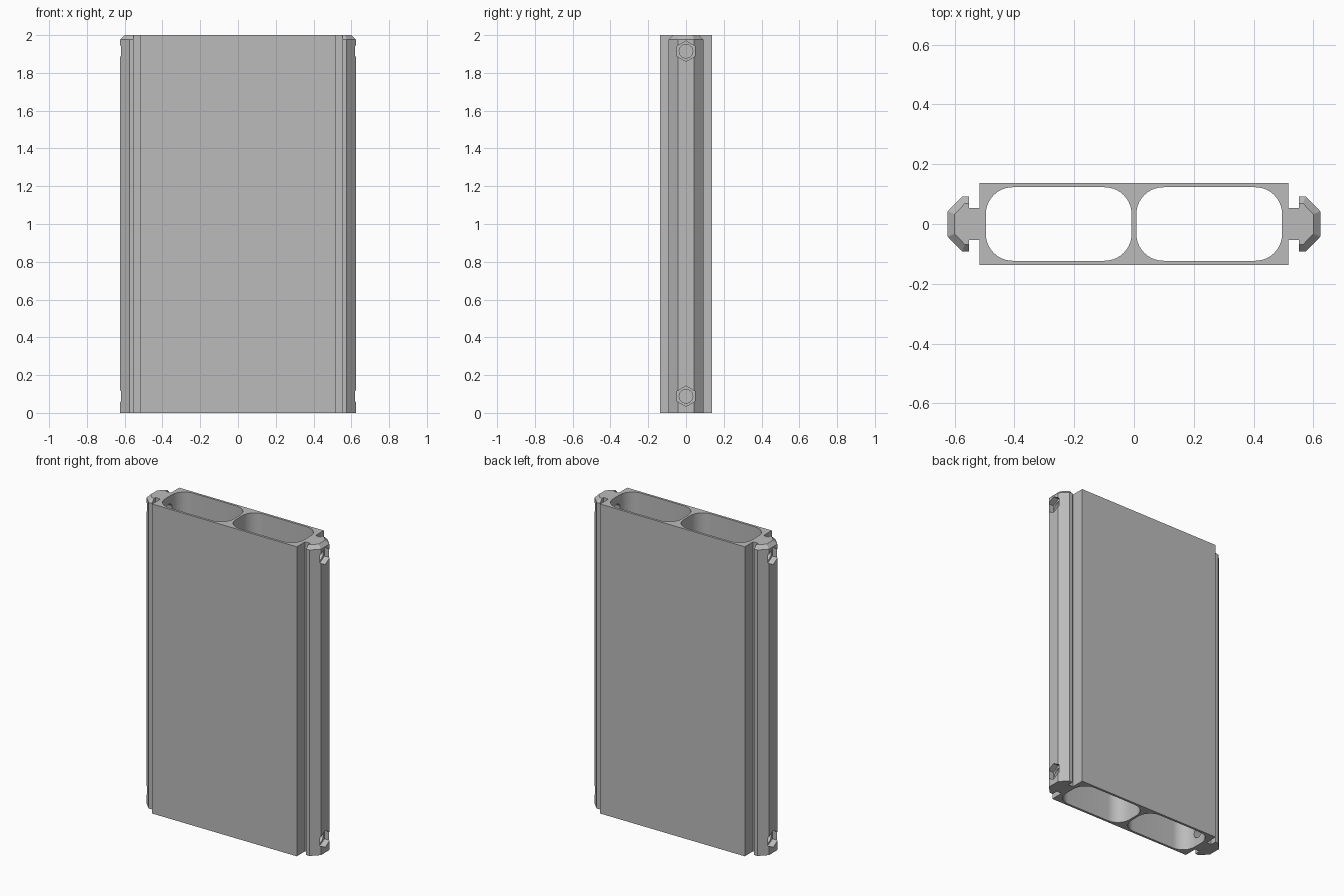
import bpy, bmesh, math
from mathutils import Matrix, Vector

cube = bpy.data.objects.get("Cube")
if cube:
    bpy.data.objects.remove(cube, do_unlink=True)

HEIGHT = 2.0
BODY_X, BODY_Y = 0.517, 0.138
NECK_Y, FLANGE_X = 0.053, 0.552
CHAMFER = 0.023

grey = bpy.data.materials.new("plain grey")
grey.use_nodes = True
colour = (0.5, 0.5, 0.5, 1)
grey.diffuse_color = colour
grey.node_tree.nodes["Principled BSDF"].inputs["Base Color"].default_value = colour


def loft(name, rings):
    """Closed solid through matching rings of 3D points."""
    bm = bmesh.new()
    loops = [[bm.verts.new(p) for p in ring] for ring in rings]
    bm.faces.new(loops[0])
    bm.faces.new(loops[-1])
    for a, b in zip(loops, loops[1:]):
        for i in range(len(a)):
            j = (i + 1) % len(a)
            bm.faces.new((a[i], a[j], b[j], b[i]))
    bmesh.ops.recalc_face_normals(bm, faces=bm.faces)
    mesh = bpy.data.meshes.new(name)
    bm.to_mesh(mesh)
    bm.free()
    mesh.materials.append(grey)
    obj = bpy.data.objects.new(name, mesh)
    bpy.context.collection.objects.link(obj)
    return obj


def prism(name, outline, z0, z1):
    return loft(name, [[(x, y, z) for x, y in outline] for z in (z0, z1)])


def combine(target, tool, operation):
    mod = target.modifiers.new(operation, 'BOOLEAN')
    mod.operation, mod.object, mod.solver = operation, tool, 'EXACT'
    bpy.context.view_layer.update()
    graph = bpy.context.evaluated_depsgraph_get()
    old = target.data
    result = bpy.data.meshes.new_from_object(target.evaluated_get(graph))
    target.modifiers.clear()
    target.data = result
    bpy.data.meshes.remove(old)
    bpy.data.objects.remove(tool, do_unlink=True)


def rounded_box(x0, x1, half_y, r, steps=10):
    points = []
    corners = [(x1 - r, half_y - r), (x0 + r, half_y - r),
               (x0 + r, r - half_y), (x1 - r, r - half_y)]
    for k, (cx, cy) in enumerate(corners):
        for i in range(steps + 1):
            a = math.pi / 2 * (k + i / steps)
            points.append((cx + r * math.cos(a), cy + r * math.sin(a)))
    return points


def flange_ring(side, inset, z):
    # The back face stays put; the other sides move inward evenly
    slide = inset * math.tan(math.pi / 8)
    half = [(FLANGE_X, 0.092 - inset), (0.575 - slide, 0.092 - inset),
            (0.6235 - inset, 0.0425 - slide)]
    outline = half + [(x, -y) for x, y in reversed(half)]
    return [(side * x, y, z) for x, y in outline]


def side_hole(name, side, z, radius, sides, x0, x1):
    """Horizontal cutter along x with one corner pointing up."""
    angles = [2 * math.pi * i / sides for i in range(sides)]
    return loft(name, [[(side * x, radius * math.sin(a), z + radius * math.cos(a))
                        for a in angles] for x in (x0, x1)])


# Panel with a neck on each side
overlap = FLANGE_X + 0.015
quarter = [(overlap, NECK_Y), (BODY_X, NECK_Y), (BODY_X, BODY_Y)]
upper = quarter + [(-x, y) for x, y in reversed(quarter)]
panel = prism("hollow_panel", upper + [(x, -y) for x, y in reversed(upper)], 0, HEIGHT)

# Connecting rails, chamfered at the top
for side in (-1, 1):
    rail = loft("rail", [flange_ring(side, 0, 0),
                         flange_ring(side, 0, HEIGHT - CHAMFER),
                         flange_ring(side, CHAMFER, HEIGHT)])
    combine(panel, rail, 'UNION')

# Two rounded shafts through the full height
for x0, x1 in ((-0.496, -0.008), (0.008, 0.496)):
    shaft = prism("shaft_cutter", rounded_box(x0, x1, 0.123, 0.09), -0.1, HEIGHT + 0.1)
    combine(panel, shaft, 'DIFFERENCE')

# Hexagonal nut pockets and round bolt holes into the shafts
for side in (-1, 1):
    for z in (0.088, 1.915):
        combine(panel, side_hole("nut_cutter", side, z, 0.054, 6, 0.585, 0.7), 'DIFFERENCE')
        combine(panel, side_hole("bolt_cutter", side, z, 0.036, 32, 0.42, 0.7), 'DIFFERENCE')

bpy.ops.object.select_all(action='DESELECT')
panel.select_set(True)
bpy.context.view_layer.objects.active = panel
bpy.ops.object.shade_smooth_by_angle(angle=math.radians(25))
